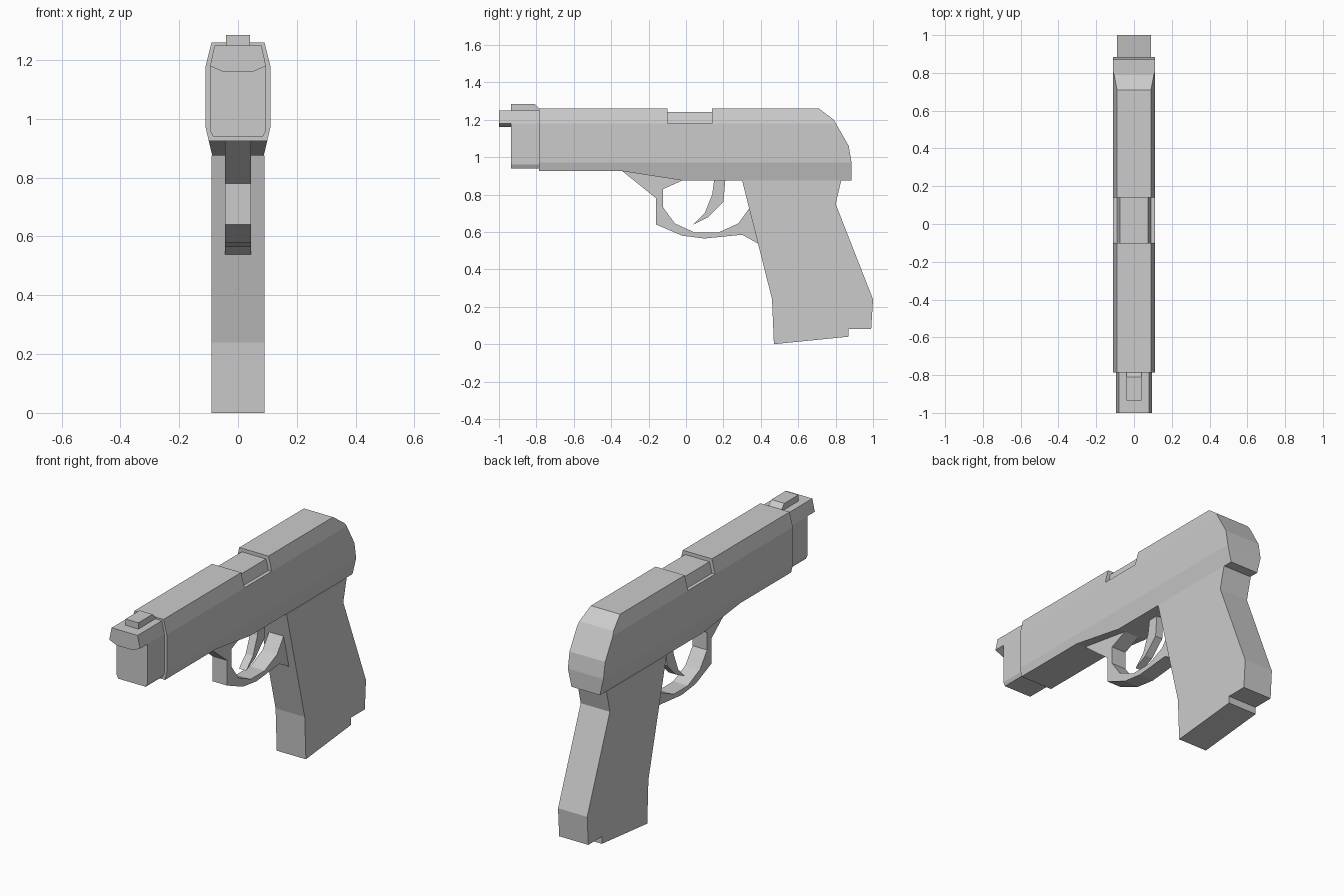
import bpy
import bmesh
from math import cos, sin, radians

# Shared levels, widths and stations
TOP, SHOULDER, WAIST, BELLY, BASE = 1.26, 1.18, .97, .925, .875
SLIDE_HALF, NOSE_HALF, GRIP_HALF, GUARD_HALF = .11, .095, .09, .045
TIP, MUZZLE, SLIDE_FRONT, SLIDE_REAR = -1, -.935, -.785, .885
PORT_FRONT, PORT_REAR = -.1, .14
NOSE_TOP = TOP - .01
OVERLAP = .01

cube = bpy.data.objects.get("Cube")
if cube:
    bpy.data.objects.remove(cube, do_unlink=True)

light_grey = bpy.data.materials.new("light_grey")
light_grey.use_nodes = True
colour = (.6, .6, .6, 1)
light_grey.diffuse_color = colour
shader = light_grey.node_tree.nodes["Principled BSDF"]
shader.inputs["Base Color"].default_value = colour


def extrude_outline(name, points, offset):
    """Turn a flat outline into a solid by sweeping it along an offset."""
    bm = bmesh.new()
    face = bm.faces.new([bm.verts.new(point) for point in points])
    swept = bmesh.ops.extrude_face_region(bm, geom=[face], use_keep_orig=True)
    moved = [item for item in swept["geom"] if isinstance(item, bmesh.types.BMVert)]
    bmesh.ops.translate(bm, verts=moved, vec=offset)
    bmesh.ops.recalc_face_normals(bm, faces=bm.faces)
    mesh = bpy.data.meshes.new(name)
    bm.to_mesh(mesh)
    bm.free()
    mesh.materials.append(light_grey)
    obj = bpy.data.objects.new(name, mesh)
    bpy.context.collection.objects.link(obj)
    return obj


def plate(name, half_width, profile):
    """Extrude a side profile of (y, z) points across the width."""
    points = [(-half_width, y, z) for y, z in profile]
    return extrude_outline(name, points, (half_width * 2, 0, 0))


def prism(name, start, end, half_section):
    """Mirror half a cross-section of (x, z) points and extrude it lengthwise."""
    right = [(x, start, z) for x, z in half_section]
    left = [(-x, start, z) for x, z in reversed(half_section)]
    return extrude_outline(name, right + left, (0, end - start, 0))


def keep_common(obj, shape):
    """Trim an object to the inside of another shape, then discard the shape."""
    trim = obj.modifiers.new("trim", "BOOLEAN")
    trim.operation = "INTERSECT"
    trim.solver = "EXACT"
    trim.object = shape
    bpy.context.view_layer.objects.active = obj
    bpy.ops.object.modifier_apply(modifier=trim.name)
    bpy.data.objects.remove(shape, do_unlink=True)


# Slide: side profile with open port and rounded rear, trimmed to chamfered sides
slide = plate("slide", SLIDE_HALF * 2, [
    (SLIDE_FRONT, BELLY), (SLIDE_FRONT, TOP),
    (PORT_FRONT, TOP), (PORT_FRONT, SHOULDER),
    (PORT_REAR, SHOULDER), (PORT_REAR, TOP),
    (.71, TOP), (.79, 1.2), (.87, 1.06),
    (SLIDE_REAR, WAIST), (SLIDE_REAR, BASE),
    (-.02, BASE), (-.34, BELLY),
])
envelope = prism("slide_envelope", TIP, -TIP, [
    (.07, 1.34), (SLIDE_HALF, SHOULDER), (SLIDE_HALF, WAIST), (.07, .8),
])
keep_common(slide, envelope)

# Barrel showing in the port
prism("chamber", PORT_FRONT - OVERLAP, PORT_REAR + OVERLAP, [
    (.075, TOP - .02), (GRIP_HALF, SHOULDER), (GRIP_HALF, WAIST),
])

# Narrow nose ahead of the slide, with an overhanging lip
crown = [(.08, NOSE_TOP), (NOSE_HALF, SHOULDER)]
prism("nose", MUZZLE, SLIDE_FRONT + OVERLAP,
      crown + [(NOSE_HALF, WAIST - OVERLAP), (.085, .94)])
prism("muzzle_lip", TIP, MUZZLE + OVERLAP, crown + [(.05, 1.16)])

# Front sight with a sloped back edge
sight_top = TOP + .025
plate("front_sight", .04, [
    (MUZZLE, NOSE_TOP), (MUZZLE, sight_top), (-.81, sight_top),
    (SLIDE_FRONT, TOP), (SLIDE_FRONT, NOSE_TOP),
])

# Grip with a stepped heel
plate("grip", GRIP_HALF, [
    (.3, BASE), (.46, .24), (.47, 0), (.87, .04),
    (.87, .08), (.99, .08), (1, .24), (.8, .75), (.83, BASE),
])

# Trigger guard: angular outside, oval opening inside
opening = []
for angle in range(-15, -205, -30):
    turn = radians(angle)
    opening.append((.11 + .24 * cos(turn), .78 + .19 * sin(turn)))
plate("trigger_guard", GUARD_HALF, [
    (-.34, BELLY), (-.16, .78), (-.16, .64), (-.02, .58),
    (.1, .565), (.3, .585), (.4, .53),
] + opening + [(-.02, BASE)])

# Curved trigger
plate("trigger", GUARD_HALF / 2, [
    (.15, BASE), (.14, .8), (.1, .7), (.04, .64),
    (.12, .68), (.2, .76), (.21, BASE),
])
